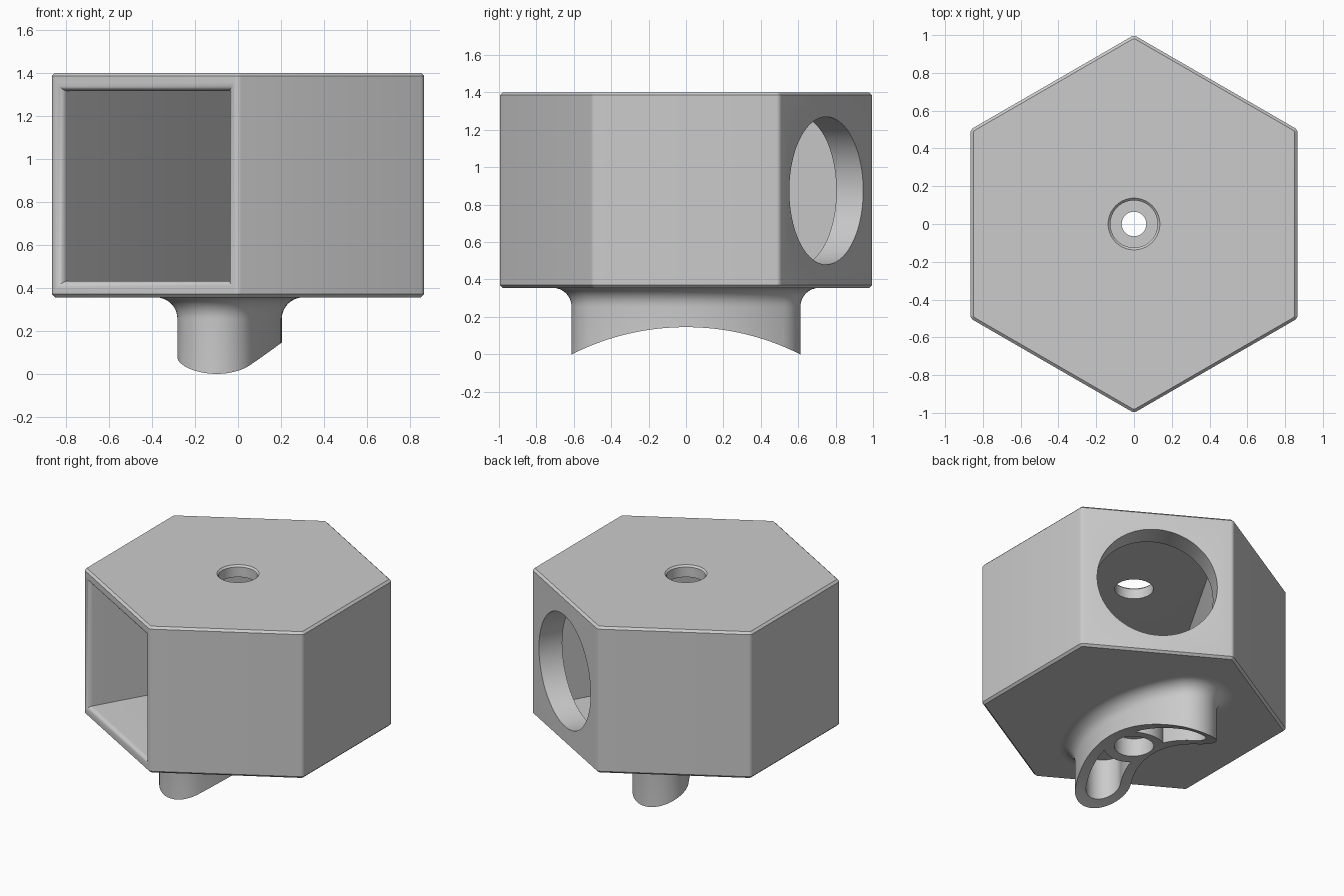
import bpy, bmesh
from math import sin, cos, pi, asin, radians
from mathutils import Matrix, Vector

if "Cube" in bpy.data.objects:
    bpy.data.objects.remove(bpy.data.objects["Cube"])

grey = bpy.data.materials.new("plain_grey")
grey.use_nodes = True
grey.diffuse_color = (0.6, 0.6, 0.6, 1)
grey.node_tree.nodes["Principled BSDF"].inputs["Base Color"].default_value = grey.diffuse_color

BOTTOM, TOP = 0.355, 1.4
MID = (BOTTOM + TOP) / 2
APOTHEM = 0.866
# u points from the square opening to the round one, v lies across
U = Vector((0.5, APOTHEM, 0))
V = Vector((APOTHEM, -0.5, 0))


def add_object(name, bm):
    bmesh.ops.recalc_face_normals(bm, faces=bm.faces)
    mesh = bpy.data.meshes.new(name)
    bm.to_mesh(mesh)
    bm.free()
    mesh.materials.append(grey)
    ob = bpy.data.objects.new(name, mesh)
    bpy.context.collection.objects.link(ob)
    return ob


def loft(name, rings):
    bm = bmesh.new()
    loops = [[bm.verts.new(p) for p in ring] for ring in rings]
    for a, b in zip(loops, loops[1:]):
        for i in range(len(a)):
            j = (i + 1) % len(a)
            bm.faces.new((a[i], a[j], b[j], b[i]))
    bm.faces.new(loops[0][::-1])
    bm.faces.new(loops[-1])
    return add_object(name, bm)


def circle(r, z, n=64):
    return [(r * cos(2 * pi * i / n), r * sin(2 * pi * i / n), z) for i in range(n)]


def activate(ob):
    bpy.ops.object.select_all(action='DESELECT')
    ob.select_set(True)
    bpy.context.view_layer.objects.active = ob


def carve(target, cutter):
    mod = target.modifiers.new("carve", 'BOOLEAN')
    mod.operation = 'DIFFERENCE'
    mod.solver = 'EXACT'
    mod.object = cutter
    activate(target)
    bpy.ops.object.modifier_apply(modifier=mod.name)
    bpy.data.objects.remove(cutter)


def finish(ob):
    activate(ob)
    bpy.ops.object.shade_smooth_by_angle(angle=radians(32))


# Hexagonal housing: rounded upright corners, chamfered rims
def hexagon(shrink, z, r=0.03, steps=4):
    ring = []
    for k in range(6):
        a = pi / 2 + k * pi / 3
        reach = (APOTHEM - r) / cos(pi / 6)
        for s in range(steps + 1):
            t = a - pi / 6 + s * pi / 3 / steps
            ring.append((reach * cos(a) + (r - shrink) * cos(t),
                         reach * sin(a) + (r - shrink) * sin(t), z))
    return ring


C = 0.015
housing = loft("housing", [hexagon(C, BOTTOM), hexagon(0, BOTTOM + C),
                           hexagon(0, TOP - C), hexagon(C, TOP)])


# Square chamber with a rounded mouth
def square(u, half):
    return [U * u + V * (half * a) + Vector((0, 0, MID - 0.004 + half * b))
            for a, b in ((-1, -1), (1, -1), (1, 1), (-1, 1))]


HALF, LIP = 0.443, 0.035
mouth = [square(-APOTHEM + LIP * (1 - sin(t)), HALF + LIP * (1 - cos(t)))
         for t in [i * pi / 12 for i in range(7)]]
rings = [square(0.70, HALF)] + mouth + [square(-1.1, HALF + LIP)]
carve(housing, loft("chamber_cutter", rings))

# Round window opposite the square mouth
window = loft("window_cutter", [circle(0.395, -0.3, 96), circle(0.395, 0.3, 96)])
window.data.transform(Matrix.Translation(U * 0.9 + Vector((0, 0, MID - 0.003)))
                      @ U.to_track_quat('Z', 'Y').to_matrix().to_4x4())
carve(housing, window)

# Top hole with chamfered rim, and small hole through the floor
carve(housing, loft("top_hole_cutter", [circle(0.125, 1.2), circle(0.125, TOP - 0.012),
                                        circle(0.137, TOP), circle(0.137, TOP + 0.1)]))
carve(housing, loft("floor_hole_cutter", [circle(0.065, 0.2), circle(0.065, 0.6)]))

# Curved foot: a bent slot outline, flared where it meets the housing
BEND = 0.819
SWEEP = asin(0.43 / BEND)


def bent_slot(r, z, n=24):
    cx = 0.022 - BEND
    pts = []
    for side in (1, -1):
        # long side, then the round end
        for i in range(n):
            t = side * SWEEP * (2 * i / n - 1)
            rad = BEND + side * r
            pts.append((cx + rad * cos(t), rad * sin(t), z))
        end = side * SWEEP
        for i in range(n):
            t = end + pi * i / n + (0 if side > 0 else pi)
            pts.append((cx + BEND * cos(end) + r * cos(t), BEND * sin(end) + r * sin(t), z))
    return pts


FOOT, FLARE = 0.182, 0.1
flare = [bent_slot(FOOT + FLARE * (1 - cos(t)), BOTTOM - FLARE * (1 - sin(t)))
         for t in [i * pi / 16 for i in range(9)]]
foot = loft("curved_foot", [bent_slot(FOOT, -0.1)] + flare + [bent_slot(FOOT + FLARE, 0.385)])

# Foot underside follows a large cylinder lying along x
SADDLE = 1.355
saddle = loft("saddle_cutter", [circle(SADDLE, -1, 256), circle(SADDLE, 1, 256)])
saddle.data.transform(Matrix.Translation((0, 0, 0.145 - SADDLE)) @ Matrix.Rotation(pi / 2, 4, 'Y'))
carve(foot, saddle)

# Two pockets either side of the central bore
pockets = loft("pocket_cutter", [bent_slot(0.112, -0.2), bent_slot(0.112, 0.33)])
carve(pockets, loft("bore_wall", [circle(0.195, -0.4), circle(0.195, 0.6)]))
carve(foot, pockets)
carve(foot, loft("bore_cutter", [circle(0.128, -0.2), circle(0.128, 0.27)]))
carve(foot, loft("bolt_hole_cutter", [circle(0.065, 0.2), circle(0.065, 0.6)]))

for ob in (housing, foot):
    finish(ob)
